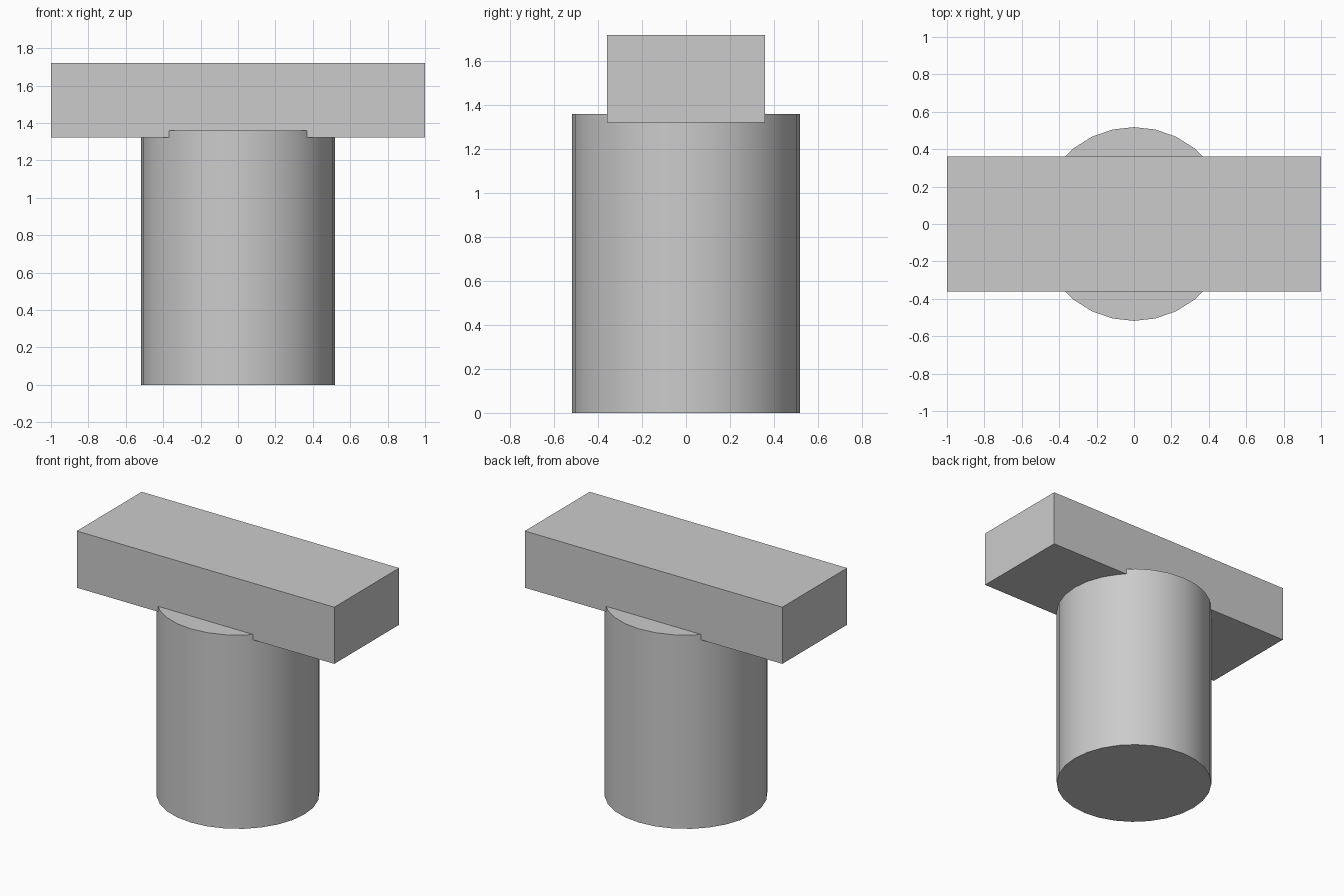
import bpy
import math

cube = bpy.data.objects.get("Cube")
if cube:
    bpy.data.objects.remove(cube, do_unlink=True)

# Single grey finish
grey = bpy.data.materials.new("plain grey")
grey.use_nodes = True
colour = (0.6, 0.6, 0.6, 1.0)
grey.diffuse_color = colour
grey.node_tree.nodes["Principled BSDF"].inputs["Base Color"].default_value = colour

COLUMN_RADIUS, COLUMN_TOP = 0.518, 1.36
BEAM_BOTTOM, BEAM_TOP = 1.322, 1.72
BEAM_LENGTH, BEAM_DEPTH = 2.0, 0.72


def finish(name):
    obj = bpy.context.object
    obj.name = name
    obj.data.name = name
    obj.data.materials.append(grey)
    return obj


# Round column, smooth around the side with crisp rims
bpy.ops.mesh.primitive_cylinder_add(vertices=28, radius=COLUMN_RADIUS, depth=COLUMN_TOP,
                                    location=(0, 0, COLUMN_TOP / 2))
finish("column")
bpy.ops.object.shade_smooth_by_angle(angle=math.radians(30))

# Crossbeam, sunk slightly into the column top
bpy.ops.mesh.primitive_cube_add(size=1, location=(0, 0, (BEAM_BOTTOM + BEAM_TOP) / 2))
beam = finish("crossbeam")
beam.scale = (BEAM_LENGTH, BEAM_DEPTH, BEAM_TOP - BEAM_BOTTOM)
bpy.ops.object.transform_apply(location=False, rotation=False, scale=True)
